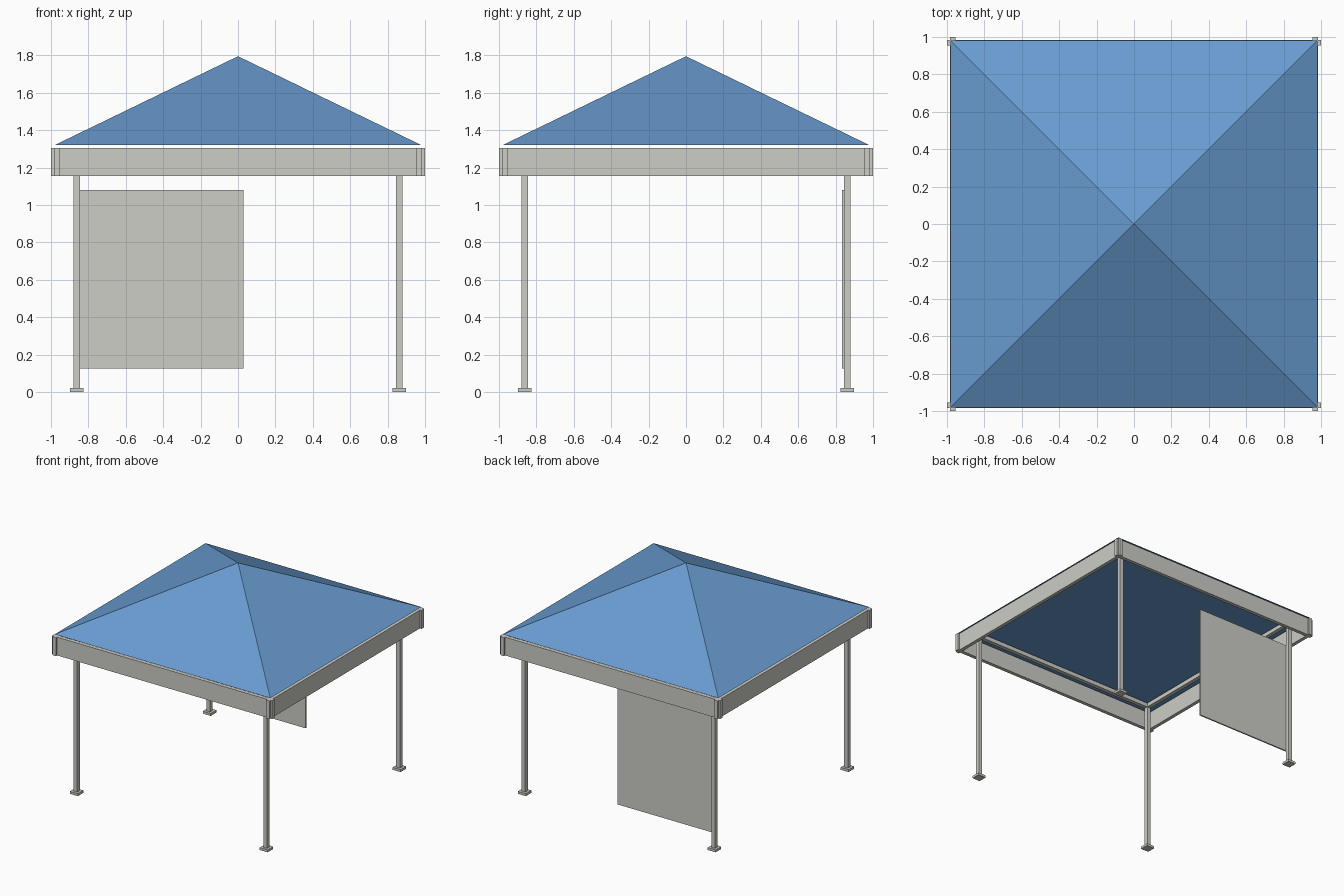
import bpy
import bmesh
from mathutils import Vector

cube = bpy.data.objects.get("Cube")
if cube:
    bpy.data.objects.remove(cube, do_unlink=True)


def material(name, rgb):
    mat = bpy.data.materials.new(name)
    mat.use_nodes = True
    mat.diffuse_color = (*rgb, 1)
    mat.node_tree.nodes["Principled BSDF"].inputs["Base Color"].default_value = (*rgb, 1)
    return mat


blue = material("canopy blue", (0.14, 0.33, 0.63))
grey = material("frame grey", (0.61, 0.61, 0.57))


def finish(name, bm, mat):
    mesh = bpy.data.meshes.new(name)
    bmesh.ops.recalc_face_normals(bm, faces=bm.faces)
    bm.to_mesh(mesh)
    bm.free()
    mesh.materials.append(mat)
    obj = bpy.data.objects.new(name, mesh)
    bpy.context.collection.objects.link(obj)
    return obj


def box(name, low, high, mat=grey):
    """Box between two opposite corners, given in any order."""
    a, b = Vector(low), Vector(high)
    bm = bmesh.new()
    bmesh.ops.create_cube(bm, size=1)
    for v in bm.verts:
        v.co = (a + b) / 2 + v.co * (b - a)
    return finish(name, bm, mat)


POST, HALF = 0.863, 0.017           # post centre and half width
OUT, IN, EDGE = 0.985, 0.955, 1.0   # fascia outside, inside, trim outside
LOW, TOP = 1.155, 1.305             # fascia bottom and top
EAVE, APEX, ROOF = 1.32, 1.795, 0.98
RAIL = 1.27

# Pyramid roof with a flat underside
bm = bmesh.new()
corners = [bm.verts.new((x * ROOF, y * ROOF, EAVE))
           for x, y in ((-1, -1), (1, -1), (1, 1), (-1, 1))]
tip = bm.verts.new((0, 0, APEX))
bm.faces.new(corners)
for i in range(4):
    bm.faces.new((corners[i], corners[(i + 1) % 4], tip))
finish("canopy_roof", bm, blue)

# Posts, feet and the two trim plates at every corner
for sy, depth in ((-1, "front"), (1, "back")):
    for sx, side in ((-1, "right"), (1, "left")):
        tag = depth + "_" + side
        cx, cy = sx * POST, sy * POST
        box(tag + "_post", (cx - HALF, cy - HALF, 0.02), (cx + HALF, cy + HALF, TOP))
        foot = 0.036
        box(tag + "_foot", (cx - foot, cy - foot, 0), (cx + foot, cy + foot, 0.02))
        box(tag + "_trim_x", (sx * OUT, sy * IN, LOW), (sx * EDGE, sy * OUT, TOP))
        box(tag + "_trim_y", (sx * IN, sy * OUT, LOW), (sx * OUT, sy * EDGE, TOP))

# Fascia boards and the rails joining the post tops
span = POST - HALF
for s, depth, side in ((-1, "front", "right"), (1, "back", "left")):
    box(depth + "_fascia", (-OUT, s * IN, LOW), (OUT, s * OUT, TOP))
    box(side + "_fascia", (s * IN, -IN, LOW), (s * OUT, IN, TOP))
    box(depth + "_rail", (-span, s * POST - HALF, RAIL), (span, s * POST + HALF, TOP))
    box(side + "_rail", (s * POST - HALF, -span, RAIL), (s * POST + HALF, span, TOP))

# Screen panel hung beside the back right post
box("screen_panel", (-0.86, 0.834, 0.125), (0.03, 0.846, 1.08))
